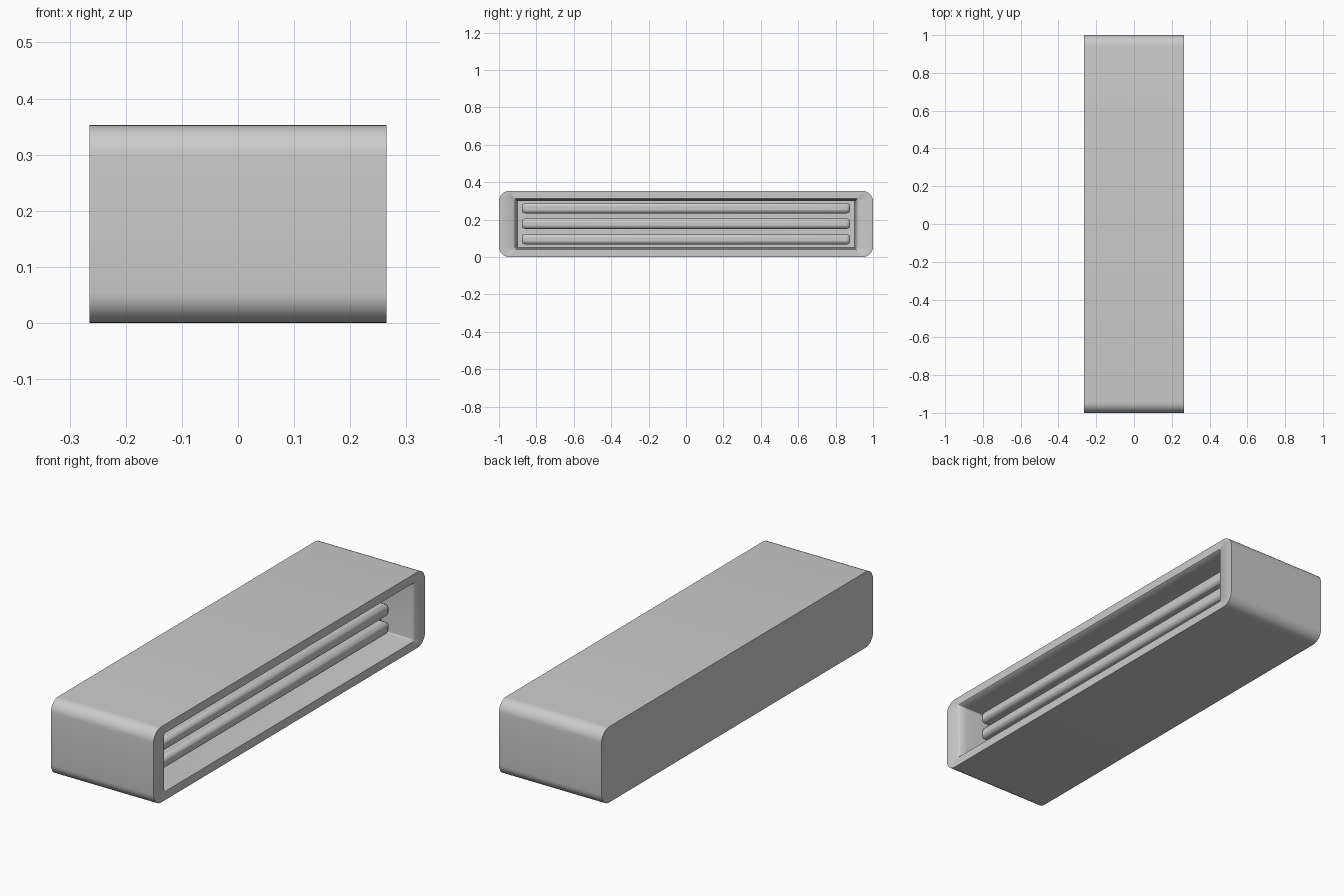
import bpy, bmesh, math

if "Cube" in bpy.data.objects:
    bpy.data.objects.remove(bpy.data.objects["Cube"])

HEIGHT, HALF_X = 0.353, 0.265
MID_Z = HEIGHT / 2


def ring(bm, x, inset_y, inset_z, radius, steps=8):
    """Rounded rectangle of vertices in the YZ plane at depth x."""
    hy, hz = 1 - inset_y - radius, MID_Z - inset_z - radius
    verts = []
    for k, (sy, sz) in enumerate([(1, 1), (-1, 1), (-1, -1), (1, -1)]):
        for i in range(steps + 1):
            a = math.pi / 2 * (k + i / steps)
            verts.append(bm.verts.new((x, sy * hy + radius * math.cos(a),
                                       MID_Z + sz * hz + radius * math.sin(a))))
    return verts


def finish(obj, angle):
    bpy.ops.object.select_all(action='DESELECT')
    obj.select_set(True)
    bpy.context.view_layer.objects.active = obj
    bpy.ops.object.shade_smooth_by_angle(angle=math.radians(angle))


# Housing: rounded shell with a front rim, softened lip and recessed back panel
bm = bmesh.new()
sections = [(-HALF_X, 0, 0, 0.055),
            (HALF_X, 0, 0, 0.055),
            (HALF_X, 0.078, 0.040, 0.006),
            (0.258, 0.085, 0.045, 0.005),
            (0.225, 0.092, 0.050, 0.005),
            (0.105, 0.098, 0.054, 0.005)]
rings = [ring(bm, *s) for s in sections]
for a, b in zip(rings, rings[1:]):
    n = len(a)
    for i in range(n):
        j = (i + 1) % n
        bm.faces.new((a[i], a[j], b[j], b[i]))
bm.faces.new(rings[0])
bm.faces.new(rings[-1])
bmesh.ops.recalc_face_normals(bm, faces=bm.faces)
mesh = bpy.data.meshes.new("housing")
bm.to_mesh(mesh)
bm.free()
housing = bpy.data.objects.new("housing", mesh)
bpy.context.collection.objects.link(housing)
finish(housing, 50)

# Louvre slats: three long bars with rounded edges in front of the back panel
for i, z in enumerate((0.095, 0.178, 0.261)):
    bpy.ops.mesh.primitive_cube_add(size=1, location=(0.139, 0, z))
    slat = bpy.context.object
    slat.name = f"louvre_slat_{i + 1}"
    slat.scale = (0.062, 1.755, 0.055)
    bpy.ops.object.transform_apply(location=False, rotation=False, scale=True)
    bevel = slat.modifiers.new("rounded_edges", 'BEVEL')
    bevel.width = 0.017
    bevel.segments = 2
    finish(slat, 30)
